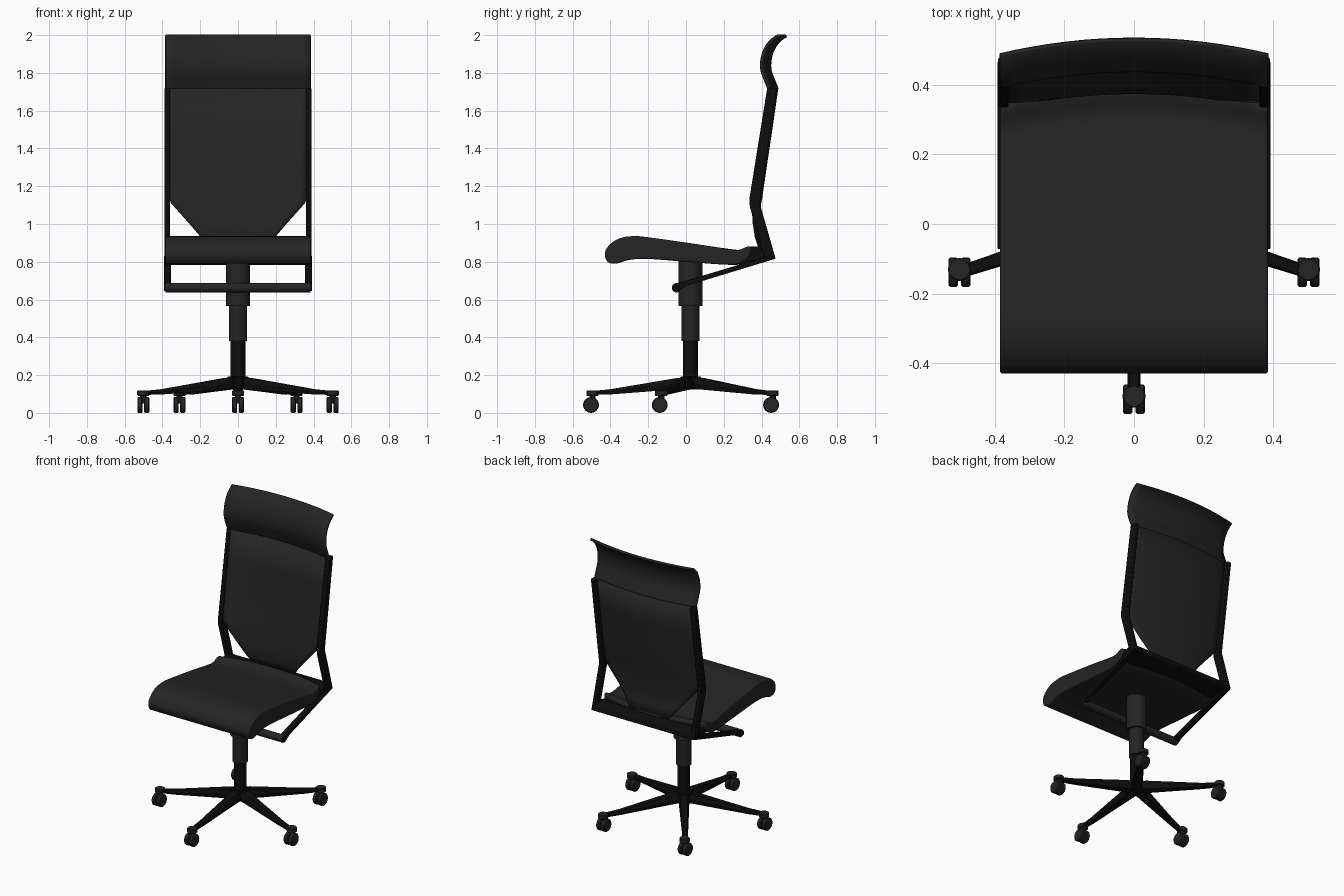
import bpy, bmesh
from math import sin, cos, pi, radians
from mathutils import Vector, geometry

if "Cube" in bpy.data.objects:
    bpy.data.objects.remove(bpy.data.objects["Cube"])

BASE_Y = 0.024
BOW = 0.045


def material(name, v):
    m = bpy.data.materials.new(name)
    m.diffuse_color = (v, v, v, 1)
    m.use_nodes = True
    m.node_tree.nodes["Principled BSDF"].inputs["Base Color"].default_value = m.diffuse_color
    return m


FABRIC = material("charcoal", 0.018)
FRAME = material("black", 0.004)


def loft(name, rings, mat, closed=True, angle=35):
    """Skin a list of point rings; closed rings get end caps."""
    bm = bmesh.new()
    vs = [[bm.verts.new(p) for p in r] for r in rings]
    n = len(vs[0])
    for a, b in zip(vs, vs[1:]):
        for i in range(n if closed else n - 1):
            j = (i + 1) % n
            bm.faces.new((a[i], a[j], b[j], b[i]))
    if closed:
        bm.faces.new(vs[0])
        bm.faces.new(vs[-1])
    bmesh.ops.recalc_face_normals(bm, faces=bm.faces)
    me = bpy.data.meshes.new(name)
    bm.to_mesh(me)
    bm.free()
    ob = bpy.data.objects.new(name, me)
    bpy.context.collection.objects.link(ob)
    me.materials.append(mat)
    bpy.ops.object.select_all(action='DESELECT')
    ob.select_set(True)
    bpy.context.view_layer.objects.active = ob
    bpy.ops.object.shade_smooth_by_angle(angle=radians(angle))
    return ob


def cylinder(name, a, b, r, mat, n=24, bevel=0.0):
    a, b = Vector(a), Vector(b)
    d = (b - a).normalized()
    u = d.orthogonal().normalized()
    w = d.cross(u)
    stations = [(a, r), (b, r)]
    if bevel:
        stations = [(a, r - bevel), (a + d * bevel, r), (b - d * bevel, r), (b, r - bevel)]
    return loft(name, [[p + (u * cos(2 * pi * i / n) + w * sin(2 * pi * i / n)) * q
                        for i in range(n)] for p, q in stations], mat)


def prism(name, profile, x0, x1, mat, bevel=0.006):
    """Extrude a (y, z) outline along x."""
    ob = loft(name, [[(x, y, z) for y, z in profile] for x in (x0, x1)], mat)
    m = ob.modifiers.new("edges", 'BEVEL')
    m.width, m.segments = bevel, 2
    return ob


def smooth(pts, steps, closed=False):
    """Catmull-Rom style curve through (y, z) points."""
    n, out = len(pts), []
    P = [Vector(p) for p in pts]
    get = (lambda i: P[i % n]) if closed else (lambda i: P[max(0, min(n - 1, i))])
    for i in range(n if closed else n - 1):
        p0, p1, p2, p3 = (get(i + k) for k in (-1, 0, 1, 2))
        for s in range(steps):
            t = s / steps
            out.append(0.5 * (2 * p1 + (p2 - p0) * t + (2 * p0 - 5 * p1 + 4 * p2 - p3) * t * t
                              + (3 * p1 - p0 - 3 * p2 + p3) * t ** 3))
    return out if closed else out + [P[-1]]


def sheet(name, rows, thickness):
    """Bowed fabric sheet from rows of (y at sides, z, half width)."""
    n = 16
    rings = []
    for y, z, hw in rows:
        xs = [hw * (2 * i / n - 1) for i in range(n + 1)]
        rings.append([(x, y + BOW * (1 - (x / 0.385) ** 2), z) for x in xs])
    ob = loft(name, rings, FABRIC, closed=False)
    m = ob.modifiers.new("thickness", 'SOLIDIFY')
    m.thickness, m.offset = thickness, 0
    return ob


# Seat: waterfall front, dipped rear, back edge bowed in plan
outline = smooth([(-0.43, 0.845), (-0.405, 0.89), (-0.35, 0.925), (-0.27, 0.936), (-0.18, 0.927),
                  (0.0, 0.902), (0.2, 0.872), (0.31, 0.862), (0.38, 0.88), (0.408, 0.872),
                  (0.395, 0.825), (0.31, 0.788), (0.2, 0.786), (0.0, 0.80), (-0.2, 0.815),
                  (-0.3, 0.81), (-0.37, 0.79), (-0.415, 0.80)], 4, closed=True)
xs = [-0.385 + 0.77 * i / 12 for i in range(13)]
rings = [[(x, p.x - 0.065 * (x / 0.385) ** 2 * max(0, p.x / 0.4) ** 2, p.y) for p in outline]
         for x in xs]
seat = loft("seat", rings, FABRIC)
bev = seat.modifiers.new("rounded_sides", 'BEVEL')
bev.width, bev.segments, bev.angle_limit = 0.014, 3, radians(60)

# Backrest fabric and curled headrest
sheet("backrest", [(0.437, 1.72, 0.372), (0.408, 1.52, 0.37), (0.378, 1.32, 0.368),
                   (0.352, 1.14, 0.365), (0.346, 1.11, 0.352), (0.335, 1.0, 0.255),
                   (0.338, 0.93, 0.196), (0.355, 0.865, 0.145)], 0.014)
head = smooth([(0.438, 1.715), (0.418, 1.765), (0.402, 1.81), (0.399, 1.85), (0.408, 1.90),
               (0.432, 1.95), (0.465, 1.983), (0.487, 1.996)], 4)
sheet("headrest", [(p.x, p.y, 0.385) for p in head], 0.015)

# Side posts and the struts running forward under the seat
post = [(0.43, 1.72), (0.335, 1.13), (0.338, 1.09), (0.415, 0.83), (0.42, 0.805), (0.475, 0.815),
        (0.393, 1.10), (0.393, 1.13), (0.48, 1.72)]
strut = [(0.47, 0.815), (0.44, 0.832), (-0.05, 0.685), (-0.072, 0.672), (-0.07, 0.648), (-0.04, 0.645), (0.0, 0.672)]
for side, s in (("left", -1), ("right", 1)):
    prism(side + "_post", post, s * 0.36, s * 0.39, FRAME)
    prism(side + "_strut", strut, s * 0.355, s * 0.392, FRAME, 0.003)

# Rear cross member and front crossbar
prism("rear_rail", [(0.475, 0.815), (0.465, 0.85), (0.41, 0.868), (0.345, 0.85), (0.32, 0.80),
                    (0.40, 0.803)], -0.38, 0.38, FRAME)
cylinder("crossbar", (-0.385, -0.05, 0.662), (0.385, -0.05, 0.662), 0.025, FABRIC)

# Telescoping column
for name, z0, z1, r, mat in (("column_lower", 0.15, 0.40, 0.039, FRAME),
                             ("column_middle", 0.38, 0.60, 0.048, FABRIC),
                             ("column_upper", 0.565, 0.81, 0.064, FABRIC)):
    cylinder(name, (0, BASE_Y, z0), (0, BASE_Y, z1), r, mat, 32)
cylinder("base_hub", (0, BASE_Y, 0.125), (0, BASE_Y, 0.193), 0.055, FRAME, 32, 0.005)

# Five-legged base with twin-wheel casters
for k in range(5):
    a = radians(-90 + 72 * k)
    d, side = Vector((cos(a), sin(a), 0)), Vector((-sin(a), cos(a), 0))
    hub = Vector((0, BASE_Y, 0))
    rings = []
    for r, hw, z0, z1 in ((0.0, 0.036, 0.125, 0.19), (0.07, 0.034, 0.125, 0.185),
                          (0.42, 0.02, 0.098, 0.126), (0.525, 0.018, 0.095, 0.115)):
        c = hub + d * r
        rings.append([c + side * (hw * sx) + Vector((0, 0, z))
                      for sx, z in ((-0.8, z0), (0.8, z0), (1, (z0 + z1) / 2), (0.7, z1),
                                    (-0.7, z1), (-1, (z0 + z1) / 2))])
    loft(f"leg_{k + 1}", rings, FRAME, angle=30)
    c = hub + d * 0.527
    x, y = c.x, c.y
    cylinder(f"caster_cap_{k + 1}", (x, y + 0.008, 0.09), (x, y + 0.008, 0.119), 0.033, FABRIC, 20, 0.004)
    cylinder(f"caster_stem_{k + 1}", (x, y + 0.008, 0.05), (x, y + 0.008, 0.095), 0.017, FABRIC, 16)
    for tag, s in (("a", -1), ("b", 1)):
        cylinder(f"wheel_{k + 1}{tag}", (x + s * 0.004, y, 0.042), (x + s * 0.032, y, 0.042),
                 0.042, FABRIC, 24, 0.005)
